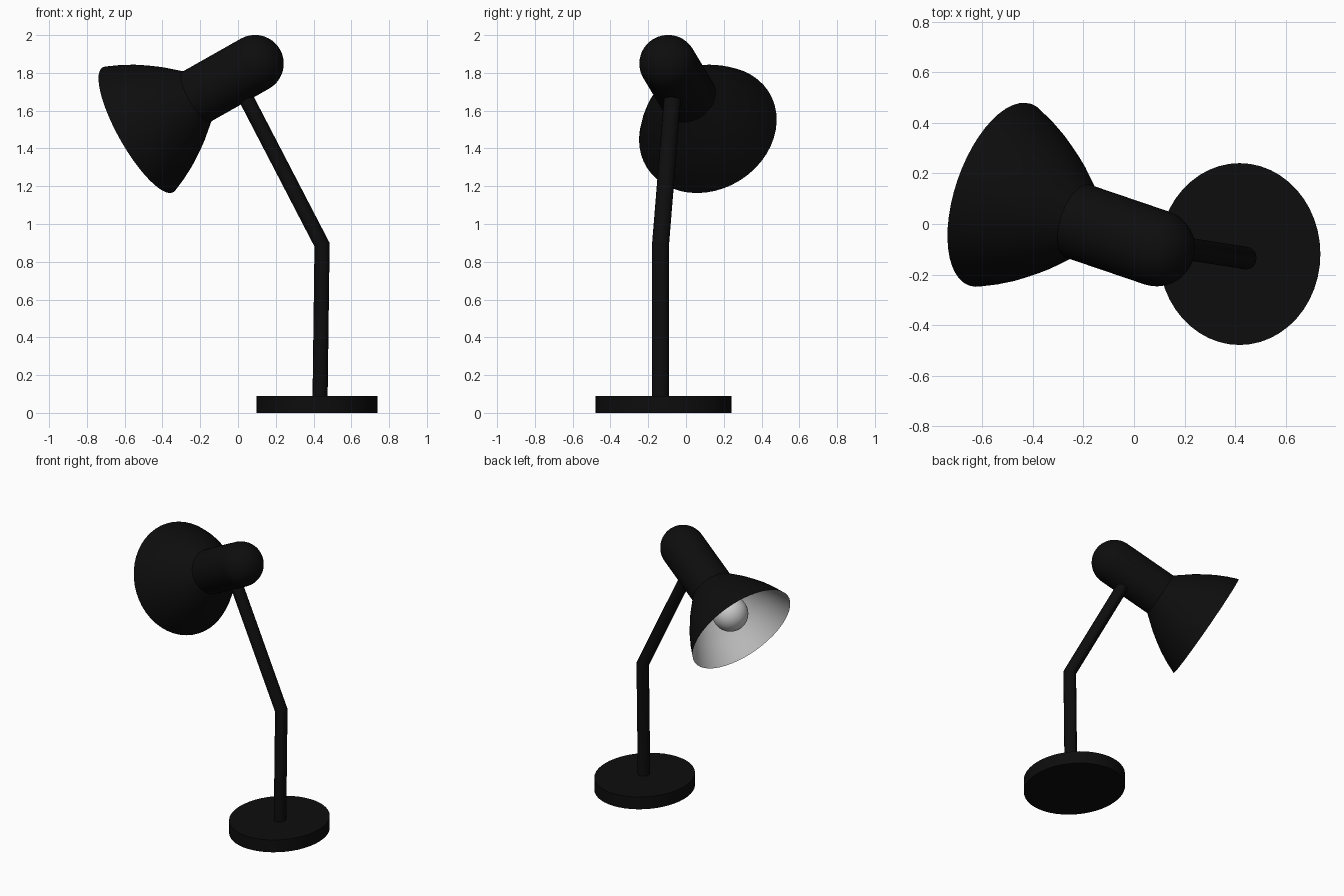
import bpy, bmesh, math
from mathutils import Vector, Matrix

if "Cube" in bpy.data.objects:
    bpy.data.objects.remove(bpy.data.objects["Cube"])


def material(name, value):
    m = bpy.data.materials.new(name)
    m.diffuse_color = (value, value, value, 1)
    m.use_nodes = True
    m.node_tree.nodes["Principled BSDF"].inputs["Base Color"].default_value = m.diffuse_color
    return m


BLACK = material("black_enamel", 0.004)
WHITE = material("white_lining", 0.6)
BULB = material("bulb_glass", 0.6)


def lathe(name, profile, mat, matrix, steps=48, angle=35):
    """Revolve (radius, height) points about local z."""
    bm = bmesh.new()
    verts = [bm.verts.new((r, 0, h)) for r, h in profile]
    edges = [bm.edges.new(p) for p in zip(verts, verts[1:])]
    bmesh.ops.spin(bm, geom=verts + edges, cent=(0, 0, 0), axis=(0, 0, 1),
                   angle=math.tau, steps=steps, use_merge=True)
    bmesh.ops.remove_doubles(bm, verts=bm.verts, dist=1e-5)
    return finish(name, bm, mat, matrix, angle)


def finish(name, bm, mat, matrix, angle=35):
    me = bpy.data.meshes.new(name)
    bm.to_mesh(me)
    bm.free()
    me.materials.append(mat)
    ob = bpy.data.objects.new(name, me)
    bpy.context.collection.objects.link(ob)
    ob.matrix_world = matrix
    bpy.ops.object.select_all(action='DESELECT')
    ob.select_set(True)
    bpy.context.view_layer.objects.active = ob
    bpy.ops.object.shade_smooth_by_angle(angle=math.radians(angle))
    return ob


# Base: slightly oval disc
lathe("base", [(0, 0), (1, 0), (1, 0.09), (0, 0.09)], BLACK,
      Matrix.Translation((0.418, -0.119, 0)) @ Matrix.Diagonal((0.32, 0.36, 1, 1)))

# Bent arm: tube with a mitred elbow
path = [Vector(p) for p in ((0.434, -0.135, 0.05), (0.445, -0.135, 0.89), (0.03, -0.07, 1.69))]
dirs = [(b - a).normalized() for a, b in zip(path, path[1:])]
planes = [dirs[0], (dirs[0] + dirs[1]).normalized(), dirs[1]]
bm = bmesh.new()
rings = []
N = 16
for p, n in zip(path, planes):
    d = dirs[1] if p is path[2] else dirs[0]
    side = Vector((0, 1, 0))
    side = (side - d * side.dot(d)).normalized()
    other = d.cross(side)
    ring = []
    for i in range(N):
        a = math.tau * i / N
        off = side * (0.045 * math.cos(a)) + other * (0.04 * math.sin(a))
        off -= d * (off.dot(n) / d.dot(n))   # slide onto the mitre plane
        ring.append(bm.verts.new(p + off))
    rings.append(ring)
for r0, r1 in zip(rings, rings[1:]):
    for i in range(N):
        j = (i + 1) % N
        bm.faces.new((r0[i], r0[j], r1[j], r1[i]))
bm.faces.new(rings[0])
bm.faces.new(rings[-1])
bmesh.ops.recalc_face_normals(bm, faces=bm.faces)
finish("arm", bm, BLACK, Matrix.Identity(4), 25)

# Head frame: origin at the dome centre, local z pointing out of the shade
axis = Vector((-0.835, 0.284, -0.472))
head = Matrix.Translation((0.09, -0.095, 1.849)) @ axis.to_track_quat('Z', 'Y').to_matrix().to_4x4()

# Domed housing flowing into the bell shade
R = 0.152
dome = [(R * math.sin(k * math.pi / 20), -R * math.cos(k * math.pi / 20)) for k in range(11)]
bell = [(0.152, 0.371), (0.199, 0.43), (0.231, 0.47), (0.262, 0.515), (0.291, 0.56),
        (0.315, 0.60), (0.350, 0.67), (0.380, 0.742)]
lathe("lamp_shade", dome + bell, BLACK, head, angle=25)

# White lining just inside the shade, closed behind the bulb
lining = [(0.380, 0.742)] + [(r - 0.008, h) for r, h in reversed(bell[:-1])] + [(0, 0.371)]
lathe("shade_lining", lining, WHITE, head, angle=40)

# Bulb and its stem
bulb = [(0, 0.371), (0.05, 0.38), (0.06, 0.50)]
bulb += [(0.12 * math.sin(k * math.pi / 18), 0.60 - 0.12 * math.cos(k * math.pi / 18)) for k in range(3, 19)]
lathe("bulb", list(reversed(bulb)), BULB, head, angle=60)

# Face outward (or, for the lining, toward the opening)
for ob in bpy.data.objects:
    if ob.name in ("base", "lamp_shade", "bulb", "shade_lining"):
        bm = bmesh.new()
        bm.from_mesh(ob.data)
        c = Vector((0, 0, {"base": 0.045, "lamp_shade": 0.1}.get(ob.name, 0.6)))
        total = sum((f.calc_center_median() - c).dot(f.normal) * f.calc_area() for f in bm.faces)
        if (total < 0) != (ob.name == "shade_lining"):
            bmesh.ops.reverse_faces(bm, faces=bm.faces)
        bm.to_mesh(ob.data)
        bm.free()
